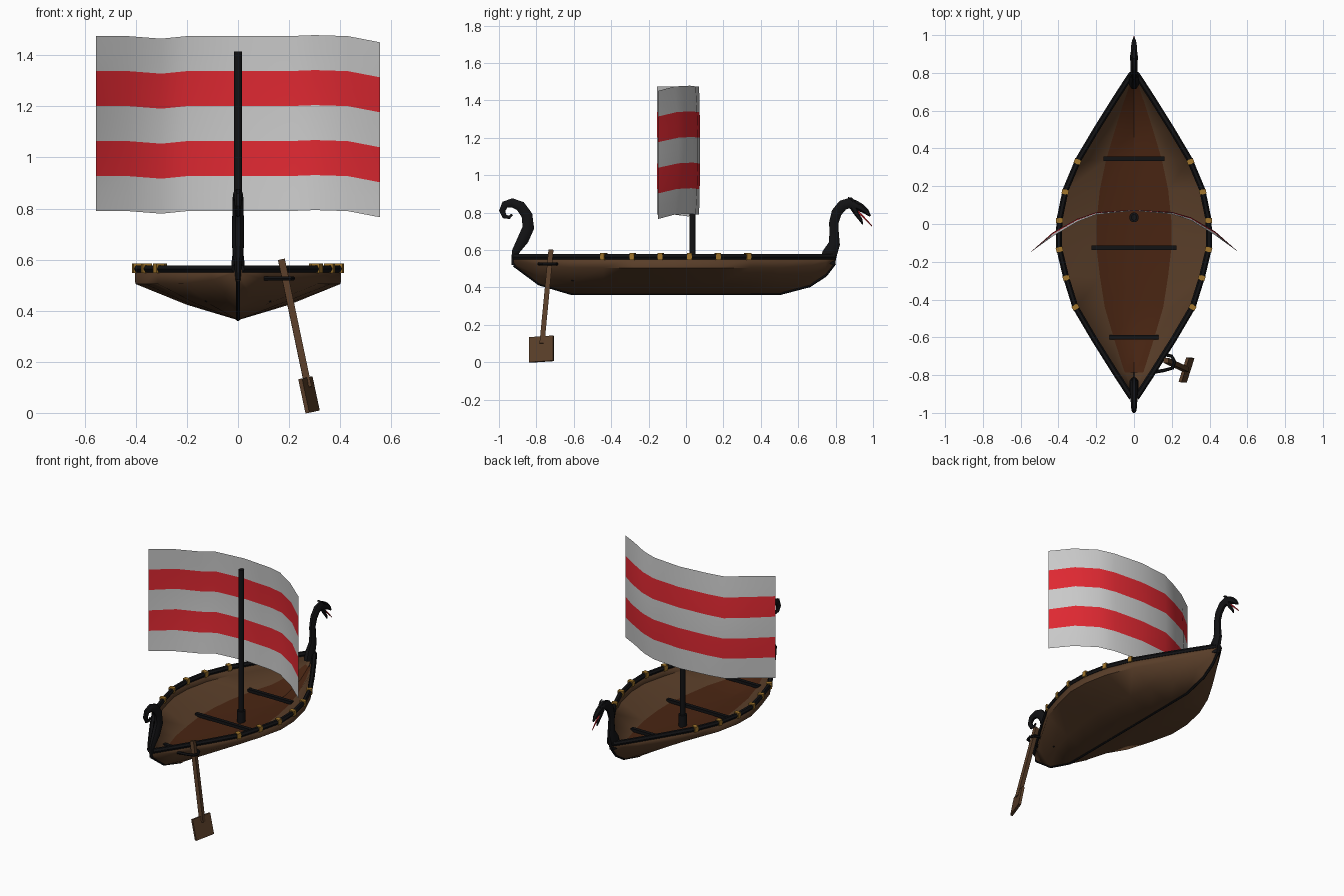
import bpy, bmesh, math
from mathutils import Vector, Matrix

if "Cube" in bpy.data.objects:
    bpy.data.objects.remove(bpy.data.objects["Cube"])


def material(name, r, g, b):
    m = bpy.data.materials.new(name)
    m.diffuse_color = (r, g, b, 1)
    m.use_nodes = True
    m.node_tree.nodes["Principled BSDF"].inputs["Base Color"].default_value = m.diffuse_color
    return m


WOOD = material("brown_wood", 0.10, 0.048, 0.022)
DARK = material("dark_wood", 0.065, 0.018, 0.006)
BLACK = material("black_wood", 0.006, 0.006, 0.007)
GOLD = material("gold", 0.36, 0.18, 0.025)
RED = material("red_cloth", 0.75, 0.022, 0.032)
WHITE = material("white_cloth", 0.75, 0.75, 0.75)


def finish(name, bm, mats, angle=None):
    bmesh.ops.recalc_face_normals(bm, faces=bm.faces)
    me = bpy.data.meshes.new(name)
    bm.to_mesh(me)
    bm.free()
    for m in mats:
        me.materials.append(m)
    ob = bpy.data.objects.new(name, me)
    bpy.context.collection.objects.link(ob)
    if angle:
        bpy.ops.object.select_all(action='DESELECT')
        ob.select_set(True)
        bpy.context.view_layer.objects.active = ob
        bpy.ops.object.shade_smooth_by_angle(angle=math.radians(angle))
    return ob


def tube(name, pts, radii, mat, sides=8, ref=(1, 0, 0), flat=1.0, angle=40):
    """Sweep a polygon along a path; flat scales the section along ref."""
    pts = [Vector(p) for p in pts]
    if not isinstance(radii, (list, tuple)):
        radii = [radii] * len(pts)
    bm, rings = bmesh.new(), []
    for i, p in enumerate(pts):
        t = (pts[min(i + 1, len(pts) - 1)] - pts[max(i - 1, 0)]).normalized()
        n = t.cross(Vector(ref)).normalized()
        s = n.cross(t)
        ring = []
        for k in range(sides):
            a = math.tau * (k + 0.5) / sides
            ring.append(bm.verts.new(p + radii[i] * (s * flat * math.cos(a) + n * math.sin(a))))
        rings.append(ring)
    for a, b in zip(rings, rings[1:]):
        for k in range(sides):
            j = (k + 1) % sides
            bm.faces.new((a[k], a[j], b[j], b[k]))
    bm.faces.new(rings[0])
    bm.faces.new(rings[-1])
    return finish(name, bm, [mat], angle)


def box(name, size, matrix, mat):
    bm = bmesh.new()
    bmesh.ops.create_cube(bm, size=1, matrix=matrix @ Matrix.Diagonal((*size, 1)))
    return finish(name, bm, [mat])


def strip(name, rows, mats, pick=lambda i, j: 0, angle=40):
    bm = bmesh.new()
    vs = [[bm.verts.new(p) for p in row] for row in rows]
    for i in range(len(vs) - 1):
        for j in range(len(vs[0]) - 1):
            f = bm.faces.new((vs[i][j], vs[i][j + 1], vs[i + 1][j + 1], vs[i + 1][j]))
            f.material_index = pick(i, j)
    return finish(name, bm, mats, angle)


# Hull stations: y, half width, keel height
ST = [(-0.92, 0.012, 0.52), (-0.785, 0.10, 0.42), (-0.61, 0.21, 0.368), (-0.44, 0.31, 0.368),
      (-0.28, 0.36, 0.368), (-0.12, 0.398, 0.368), (0.02, 0.395, 0.368), (0.18, 0.362, 0.368),
      (0.34, 0.295, 0.368), (0.5, 0.20, 0.368), (0.66, 0.10, 0.41), (0.745, 0.045, 0.465),
      (0.795, 0.012, 0.53)]
TOP = 0.562


def half_width(y):
    for (a, wa, _), (b, wb, _) in zip(ST, ST[1:]):
        if a <= y <= b:
            return wa + (wb - wa) * (y - a) / (b - a), math.atan2(wb - wa, b - a)


rows, floor = [], []
for y, w, k in ST:
    d = TOP - k
    half = [(w, TOP), (w, k + 0.72 * d), (0.5 * w, k + 0.31 * d)]
    rows.append([(-x, y, z) for x, z in half] + [(0, y, k)] + [(x, y, z) for x, z in half[::-1]])
    zf = k + 0.31 * d + 0.008
    floor.append([(-0.5 * w, y, zf), (0, y, k + 0.022), (0.5 * w, y, zf)])
hull = strip("hull", rows, [WOOD], angle=60)
sol = hull.modifiers.new("thickness", 'SOLIDIFY')
sol.thickness, sol.offset = 0.01, 0
strip("floor", floor[1:-1], [DARK])

# Rails, keel and gold rail bands
for side, s in (("left", -1), ("right", 1)):
    tube(side + "_rail", [(s * w, y, TOP + 0.002) for y, w, k in ST], 0.016, BLACK, 6, (0, 0, 1))
    for i, y in enumerate((-0.44, -0.285, -0.135, 0.018, 0.17, 0.33)):
        w, a = half_width(y)
        box(f"{side}_rail_band_{i + 1}", (0.036, 0.026, 0.036),
            Matrix.Translation((s * w, y, TOP + 0.004)) @ Matrix.Rotation(-s * a, 4, 'Z'), GOLD)
tube("keel", [(0, y, k) for y, w, k in ST], 0.009, BLACK, 6)

# Cross beams
for i, (y, w) in enumerate(((0.345, 0.162), (-0.125, 0.225), (-0.6, 0.13))):
    box(f"cross_beam_{i + 1}", (2 * w, 0.024, 0.02), Matrix.Translation((0, y, 0.445)), BLACK)

# Mast and its foot
tube("mast", [(0, 0.035, 0.385), (0, 0.035, 1.415)], 0.0165, BLACK, 12)
tube("mast_foot", [(0, 0.035, 0.385), (0, 0.035, 0.47)], 0.026, BLACK, 12)

# Curved striped sail: x, y, height offset
PROFILE = [(-0.555, -0.155, 0), (-0.43, -0.065, 0), (-0.3, 0.012, -0.01), (-0.2, 0.05, 0),
           (0, 0.07, 0), (0.2, 0.052, 0), (0.3, 0.02, 0.004), (0.43, -0.06, 0), (0.555, -0.15, -0.024)]
sail = []
for r in range(11):
    t = r / 10
    sail.append([(x, y + 0.022 * math.sin(math.pi * t) * (0.25 + abs(x) * 1.6) * (abs(x) < 0.5),
                  0.79 + 0.685 * t + dz) for x, y, dz in PROFILE])
strip("sail", sail, [WHITE, RED], lambda i, j: (i // 2) % 2, 50)


def yz(points):
    return [(0, y, z) for y, z in points]


# Curled stern post
tube("stern_curl", yz([(-0.92, 0.52), (-0.912, 0.59), (-0.872, 0.655), (-0.843, 0.72), (-0.85, 0.785),
                       (-0.885, 0.835), (-0.93, 0.853), (-0.968, 0.843), (-0.983, 0.81),
                       (-0.97, 0.78), (-0.945, 0.775), (-0.93, 0.79)]),
     [0.014, 0.022, 0.033, 0.034, 0.032, 0.03, 0.026, 0.022, 0.018, 0.014, 0.01, 0.006], BLACK, 8, flat=0.75)

# Bow neck, head, jaws and tongue
tube("bow_neck", yz([(0.755, 0.53), (0.768, 0.58), (0.793, 0.635), (0.792, 0.69), (0.79, 0.745),
                     (0.805, 0.80), (0.838, 0.84), (0.875, 0.852), (0.915, 0.835)]),
     [0.045, 0.043, 0.033, 0.027, 0.027, 0.03, 0.031, 0.031, 0.028], BLACK, 8, flat=0.65)
tube("upper_jaw", yz([(0.895, 0.845), (0.93, 0.83), (0.965, 0.805), (0.985, 0.782)]),
     [0.024, 0.022, 0.015, 0.005], BLACK, 6, flat=0.85)
tube("lower_jaw", yz([(0.895, 0.83), (0.915, 0.79), (0.935, 0.76), (0.945, 0.738)]),
     [0.02, 0.013, 0.009, 0.003], BLACK, 6, flat=0.9)
tube("tongue", yz([(0.915, 0.81), (0.945, 0.78), (0.97, 0.755), (0.995, 0.728)]),
     [0.006, 0.005, 0.004, 0.002], RED, 5)
for side, s in (("left", -1), ("right", 1)):
    tube(side + "_horn", [(s * 0.01, 0.90, 0.855), (s * 0.016, 0.885, 0.875), (s * 0.018, 0.865, 0.882)],
         [0.009, 0.006, 0.002], BLACK, 5)

# Steering oar with blade and holder
tube("oar_shaft", [(0.17, -0.722, 0.6), (0.275, -0.77, 0.1)], 0.019, WOOD, 4)
box("oar_blade", (0.016, 0.135, 0.137),
    Matrix.Translation((0.278, -0.773, 0.0705)) @ Matrix.Rotation(math.radians(-12), 4, 'Y')
    @ Matrix.Rotation(math.radians(-18), 4, 'Z'), WOOD)
tube("oar_holder", [(0.10, -0.785, 0.526), (0.16, -0.775, 0.526), (0.205, -0.762, 0.526),
                    (0.215, -0.73, 0.526), (0.20, -0.70, 0.526), (0.16, -0.69, 0.526)],
     0.009, BLACK, 6, (0, 0, 1))
